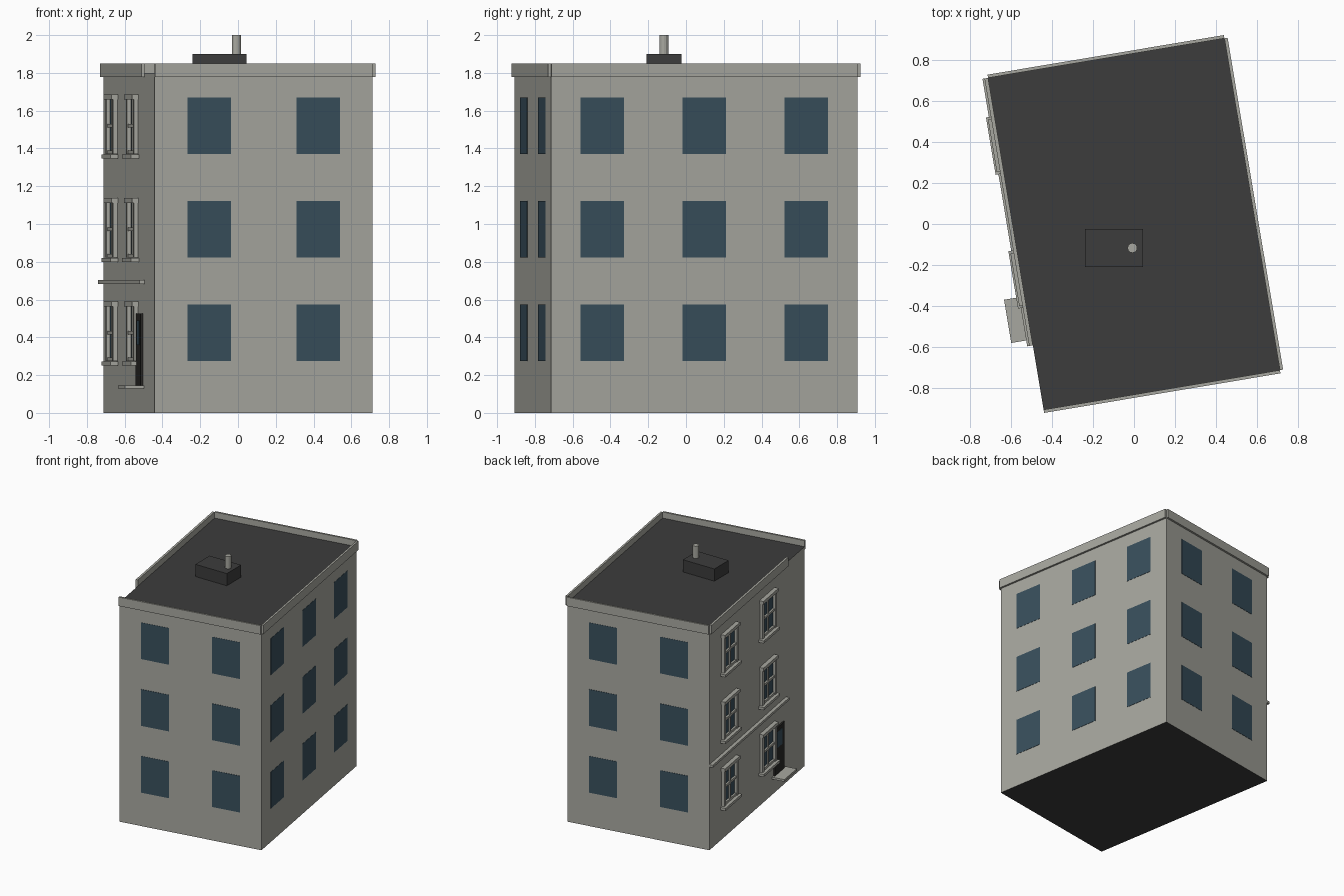
import bpy, bmesh, math
from mathutils import Matrix

if "Cube" in bpy.data.objects:
    bpy.data.objects.remove(bpy.data.objects["Cube"])

TURN = Matrix.Rotation(math.radians(9.5), 4, 'Z')   # whole house is turned
W, L = 0.585, 0.8215          # half width, half length
BASE, FLOOR, ROOF, TOP = 0.155, 0.548, 1.80, 1.85
FV0, FV1 = -0.503, L          # extent of the detailed facade (left side)


def mat(name, c):
    m = bpy.data.materials.new(name)
    m.diffuse_color = (*c, 1)
    m.use_nodes = True
    m.node_tree.nodes["Principled BSDF"].inputs["Base Color"].default_value = m.diffuse_color
    return m


STONE = mat("grey stone", (0.39, 0.39, 0.35))
DARK = mat("dark roofing", (0.045, 0.045, 0.045))
GLASS = mat("blue glass", (0.040, 0.078, 0.107))
DOOR = mat("dark door", (0.022, 0.021, 0.019))


def make(name, bm, mats, turned=True):
    me = bpy.data.meshes.new(name)
    if turned:
        bm.transform(TURN)
    bm.to_mesh(me)
    bm.free()
    ob = bpy.data.objects.new(name, me)
    bpy.context.collection.objects.link(ob)
    for m in mats:
        me.materials.append(m)
    return ob


def add_box(bm, x0, x1, y0, y1, z0, z1):
    m = Matrix.Translation(((x0 + x1) / 2, (y0 + y1) / 2, (z0 + z1) / 2))
    m = m @ Matrix.Diagonal((x1 - x0, y1 - y0, z1 - z0, 1))
    bmesh.ops.create_cube(bm, size=1, matrix=m)


def boxes(name, lst, m, turned=True):
    bm = bmesh.new()
    for b in lst:
        add_box(bm, *b)
    return make(name, bm, [m], turned)


def on_facade(v0, v1, z0, z1, p):
    """Box standing p proud of the left facade."""
    return (-W - p, -W, v0, v1, z0, z1)


# Main block: stone walls, dark roof and underside
bm = bmesh.new()
add_box(bm, -W, W, -L, L, 0, ROOF)
bm.normal_update()
for f in bm.faces:
    f.material_index = int(abs(f.normal.z) > 0.5)
make("house_body", bm, [STONE, DARK])

# Parapets on the three plain sides, facade cornice stops short of the front
T = 0.016
Z0 = 1.777
boxes("parapet_front", [(-W, W, -L - T, -L, Z0, TOP)], STONE)
boxes("parapet_back", [(-W, W, L, L + T, Z0, TOP)], STONE)
boxes("parapet_right", [(W, W + T, -L, L, Z0, TOP)], STONE)
boxes("facade_cornice", [on_facade(FV0, FV1, Z0, TOP, 0.018)], STONE)
boxes("facade_band", [on_facade(FV0, FV1, 0.683, 0.703, 0.028)], STONE)

# Plain windows: thin plates on the front, back and right walls
P, HW = 0.002, 0.116
for i in range(3):
    z0 = BASE + i * FLOOR + 0.12
    z1 = z0 + 0.30
    fb = [-W / 2, W / 2]
    boxes(f"front_windows_{i}", [(u - HW, u + HW, -L - P, -L, z0, z1) for u in fb], GLASS)
    boxes(f"back_windows_{i}", [(u - HW, u + HW, L, L + P, z0, z1) for u in fb], GLASS)
    boxes(f"right_windows_{i}", [(W, W + P, v - HW, v + HW, z0, z1)
                                 for v in (-2 * L / 3, 0, 2 * L / 3)], GLASS)

    # Facade windows: pane, jambs, lintel, sill, glazing bars
    for j, k in enumerate((0.25, 0.75)):
        v = FV0 + (FV1 - FV0) * k
        zm = (z0 + z1) / 2
        h = 0.118
        boxes(f"facade_pane_{i}_{j}", [on_facade(v - h, v + h, z0, z1, 0.003)], GLASS)
        boxes(f"facade_frame_{i}_{j}", [
            on_facade(v - h - 0.006, v - h + 0.022, z0, z1, 0.024),
            on_facade(v + h - 0.022, v + h + 0.006, z0, z1, 0.024),
            on_facade(v - 0.009, v + 0.009, z0, z1, 0.014),
            on_facade(v - h, v + h, zm - 0.009, zm + 0.009, 0.018),
            on_facade(v - h, v + h, z0, z0 + 0.018, 0.018),
        ], STONE)
        boxes(f"facade_lintel_{i}_{j}",
              [on_facade(v - 0.130, v + 0.130, z1 - 0.012, z1 + 0.014, 0.034)], STONE)
        boxes(f"facade_sill_{i}_{j}",
              [on_facade(v - 0.142, v + 0.142, z0 - 0.024, z0 - 0.003, 0.042)], STONE)

# Door with glass light, and door step
DV = -0.367
boxes("door", [on_facade(DV - 0.085, DV + 0.085, 0.143, 0.525, 0.013)], DOOR)
boxes("door_glass", [on_facade(DV - 0.045, DV + 0.045, 0.36, 0.49, 0.015)], GLASS)
boxes("door_step", [on_facade(DV - 0.107, DV + 0.107, 0.128, 0.145, 0.102)], STONE)

# Roof box and vent pipe, square to the axes
boxes("roof_box", [(-0.24, 0.045, -0.21, -0.025, ROOF - 0.005, 1.90)], DARK, False)
bm = bmesh.new()
bmesh.ops.create_cone(bm, cap_ends=True, segments=12, radius1=0.024, radius2=0.024,
                      depth=0.10, matrix=Matrix.Translation((-0.008, -0.117, 1.95)))
make("vent_pipe", bm, [STONE], False)
